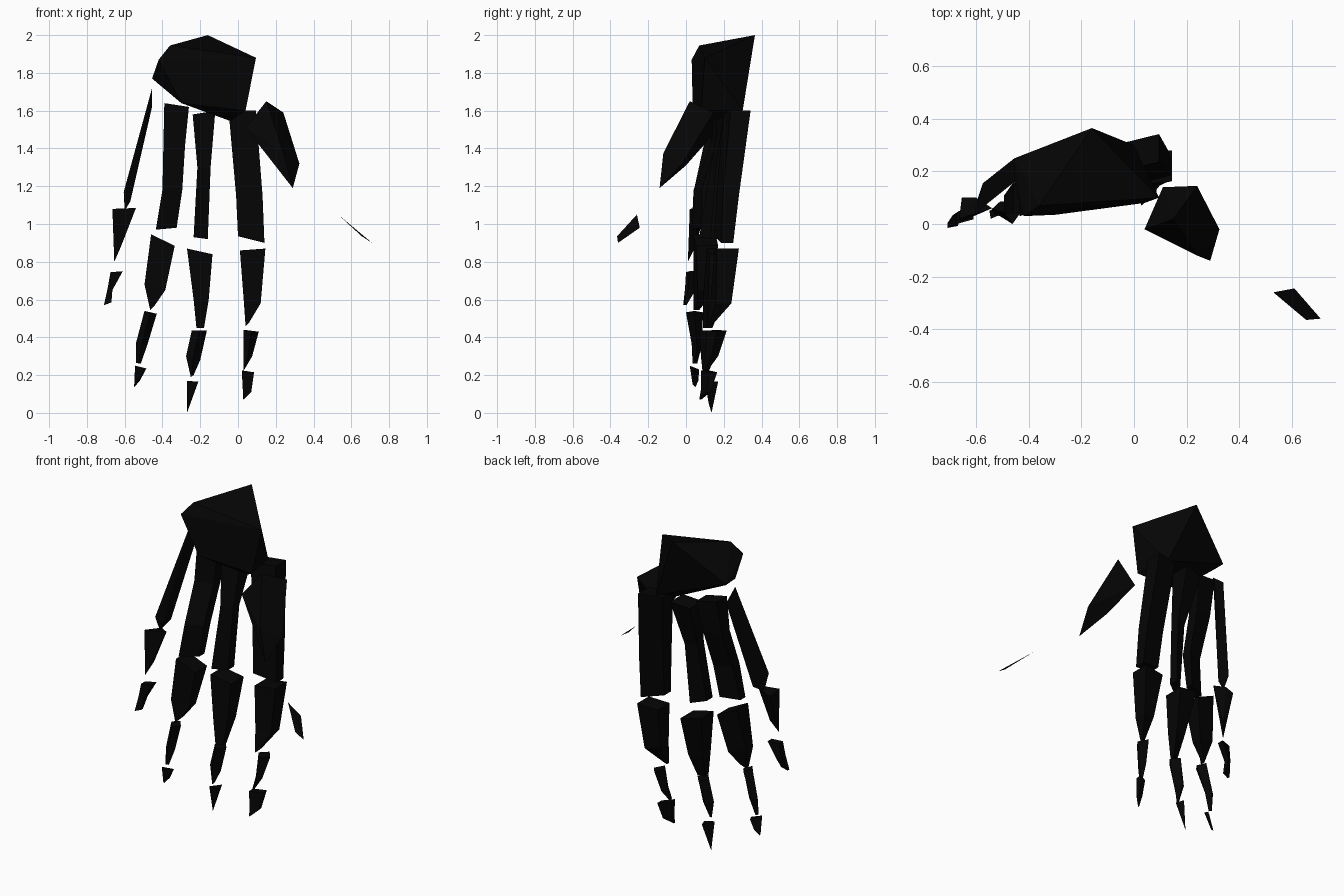
import bpy, bmesh

black = bpy.data.materials.new("black")
black.diffuse_color = (0.0015, 0.0015, 0.0015, 1)


def finish(name, bm):
    bmesh.ops.recalc_face_normals(bm, faces=bm.faces)
    mesh = bpy.data.meshes.new(name)
    bm.to_mesh(mesh)
    bm.free()
    mesh.materials.append(black)
    bpy.context.collection.objects.link(bpy.data.objects.new(name, mesh))


def chunk(name, points):
    """Faceted convex lump around a few corner points."""
    bm = bmesh.new()
    for p in points:
        bm.verts.new(p)
    res = bmesh.ops.convex_hull(bm, input=bm.verts)
    junk = [g for g in res["geom_interior"] if isinstance(g, bmesh.types.BMVert)]
    bmesh.ops.delete(bm, geom=junk, context='VERTS')
    finish(name, bm)


def bone(name, *sections, skew=(0.5, 0.5), diamond=False):
    """Loft of four-cornered sections: x0, x1, y0, y1, z at x0, z at x1.
    The skew runs from the first section to the last."""
    bm = bmesh.new()
    rings = []
    for i, (x0, x1, y0, y1, za, zb) in enumerate(sections):
        t = i / (len(sections) - 1)
        s = (skew[0] * (1 - t) + skew[1] * t) * (y1 - y0)
        xm, ym, zm = (x0 + x1) / 2, (y0 + y1) / 2, (za + zb) / 2
        if diamond:
            corners = ((x0, ym, za), (xm, y0, zm), (x1, ym, zb), (xm, y1, zm))
        else:
            corners = ((x0, y0, za), (x1, y0 + s, zb), (x1, y1, zb), (x0, y1 - s, za))
        rings.append([bm.verts.new(p) for p in corners])
    bm.faces.new(rings[0])
    bm.faces.new(rings[-1][::-1])
    for a, b in zip(rings, rings[1:]):
        for i in range(4):
            j = (i + 1) % 4
            bm.faces.new((a[i], a[j], b[j], b[i]))
    finish(name, bm)


# Wrist block
chunk("wrist", [(-.455, .25, 1.77), (-.455, .16, 1.77), (-.42, .03, 1.87), (-.36, .07, 1.945),
                (-.16, .365, 2.0), (.095, .1, 1.88), (.04, .08, 1.6), (0, .3, 1.6),
                (-.04, .15, 1.545), (-.3, .035, 1.64)])

# Thumb
chunk("thumb_base", [(.15, .02, 1.65), (.24, .145, 1.59), (.11, .14, 1.47), (.04, -.02, 1.51),
                     (.325, -.02, 1.32), (.29, -.14, 1.19), (.24, -.12, 1.375), (.2, 0, 1.31)])
chunk("thumb_tip", [(.53, -.26, 1.05), (.61, -.245, .98), (.71, -.36, .9), (.655, -.365, .935)])

# Index finger
bone("index_metacarpal", (-.05, .095, .2, .342, 1.6, 1.6), (-.01, .13, .16, .28, 1.15, 1.15),
     (0, .14, .15, .25, .935, .9), skew=(.25, .35))
bone("index_proximal", (.01, .145, .15, .28, .86, .87), (.03, .12, .13, .24, .6, .58),
     (.04, .06, .11, .15, .46, .48), skew=(.1, .4))
bone("index_middle", (.03, .11, .11, .215, .44, .43), (.03, .075, .1, .17, .3, .3),
     (.03, .04, .09, .12, .225, .24), diamond=True)
bone("index_tip", (.02, .085, .08, .165, .225, .215), (.025, .07, .08, .13, .13, .11),
     (.028, .04, .07, .09, .07, .08))

# Middle finger
bone("middle_metacarpal", (-.24, -.12, .18, .33, 1.58, 1.6), (-.215, -.145, .13, .22, 1.3, 1.3),
     (-.235, -.16, .07, .19, .93, .92), skew=(.15, .5))
bone("middle_proximal", (-.27, -.135, .11, .25, .87, .84), (-.235, -.155, .09, .2, .6, .6),
     (-.22, -.18, .09, .14, .45, .45), skew=(.1, .4))
bone("middle_middle", (-.245, -.165, .07, .17, .435, .435), (-.275, -.2, .08, .15, .3, .28),
     (-.25, -.235, .09, .11, .19, .2), diamond=True)
chunk("middle_tip", [(-.27, .1, .17), (-.21, .12, .165), (-.23, .17, .165),
                     (-.27, .135, 0), (-.265, .12, .05)])

# Ring finger
bone("ring_metacarpal", (-.39, -.26, .15, .27, 1.64, 1.62), (-.395, -.28, .13, .23, 1.42, 1.42),
     (-.4, -.295, .04, .15, 1.18, 1.18), (-.435, -.325, .03, .13, .97, .98), skew=(.15, .5))
bone("ring_proximal", (-.46, -.335, .04, .17, .945, .885), (-.495, -.385, .04, .13, .68, .65),
     (-.465, -.44, .04, .09, .545, .57), skew=(.1, .4))
bone("ring_middle", (-.495, -.43, 0, .09, .54, .525), (-.54, -.48, .03, .085, .37, .36),
     (-.54, -.515, .035, .06, .265, .26), diamond=True)
chunk("ring_tip", [(-.545, .02, .25), (-.485, .045, .235), (-.495, .07, .23),
                   (-.52, .065, .17), (-.55, .05, .135), (-.545, .035, .15)])

# Little finger
chunk("little_metacarpal", [(-.455, .16, 1.72), (-.455, .25, 1.65), (-.455, .2, 1.62),
                            (-.605, .04, 1.17), (-.575, .155, 1.12), (-.6, .08, 1.07),
                            (-.57, .07, 1.12)])
chunk("little_proximal", [(-.665, .02, 1.08), (-.54, .06, 1.085), (-.6, .1, 1.08), (-.655, .1, 1.06),
                          (-.655, .015, .93), (-.62, .05, .88), (-.655, .01, .8)])
bone("little_tip", (-.675, -.61, 0, .06, .745, .75), (-.69, -.665, -.005, .05, .66, .65),
     (-.71, -.67, -.015, .01, .57, .585), skew=(.3, .3))
